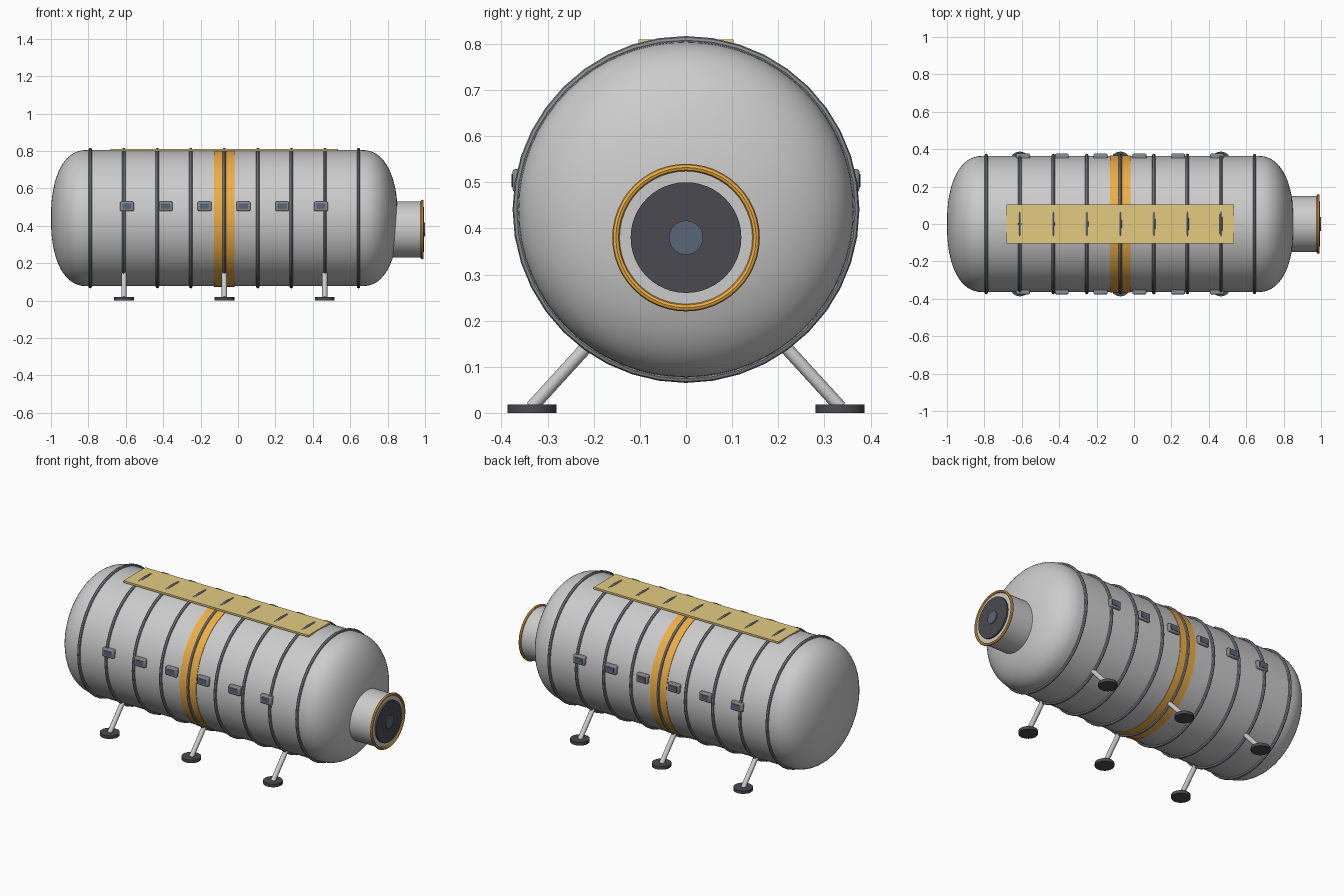
import bpy, bmesh, math
from mathutils import Vector

if "Cube" in bpy.data.objects:
    bpy.data.objects.remove(bpy.data.objects["Cube"])

CX, CZ, R = -0.073, 0.441, 0.364   # hull centre and radius


def material(name, rgb):
    m = bpy.data.materials.new(name)
    m.diffuse_color = (*rgb, 1)
    m.use_nodes = True
    m.node_tree.nodes["Principled BSDF"].inputs["Base Color"].default_value = m.diffuse_color
    return m


ORANGE = material("orange", (0.85, 0.42, 0.06))
YELLOW = material("gold", (0.78, 0.6, 0.22))
DARK = material("dark", (0.07, 0.07, 0.08))
STEEL = material("steel", (0.25, 0.26, 0.28))
GLASS = material("glass", (0.1, 0.13, 0.18))


def finish(name, mat=None, bevel=0):
    o = bpy.context.object
    o.name = name
    if mat:
        o.data.materials.append(mat)
    if bevel:
        b = o.modifiers.new("bevel", 'BEVEL')
        b.width, b.segments = bevel, 2
    bpy.ops.object.shade_smooth_by_angle(angle=math.radians(35))
    return o


def rod(name, a, b, r, mat=None, sides=32):
    a, b = Vector(a), Vector(b)
    d = b - a
    bpy.ops.mesh.primitive_cylinder_add(vertices=sides, radius=r, depth=d.length, location=(a + b) / 2,
                                        rotation=d.to_track_quat('Z', 'Y').to_euler())
    return finish(name, mat)


def ring(name, x, z, major, minor, mat=None, sides=40):
    bpy.ops.mesh.primitive_torus_add(major_segments=sides, minor_segments=8, major_radius=major,
                                     minor_radius=minor, location=(x, 0, z), rotation=(0, math.pi / 2, 0))
    return finish(name, mat)


def box(name, loc, size, mat=None, bevel=0):
    bpy.ops.mesh.primitive_cube_add(size=1, location=loc)
    o = bpy.context.object
    o.scale = size
    bpy.ops.object.transform_apply(location=False, rotation=False, scale=True)
    return finish(name, mat, bevel)


def lathe(name, profile, sides, mat=None):
    # spin an (x, radius) profile around the hull axis
    bm = bmesh.new()
    vs = [bm.verts.new((x, 0, r)) for x, r in profile]
    es = [bm.edges.new(p) for p in zip(vs, vs[1:])]
    bmesh.ops.spin(bm, geom=vs + es, cent=(0, 0, 0), axis=(1, 0, 0), angle=2 * math.pi, steps=sides)
    bmesh.ops.remove_doubles(bm, verts=bm.verts, dist=1e-5)
    bmesh.ops.recalc_face_normals(bm, faces=bm.faces)
    me = bpy.data.meshes.new(name)
    bm.to_mesh(me)
    bm.free()
    o = bpy.data.objects.new(name, me)
    o.location = (CX, 0, CZ)
    bpy.context.collection.objects.link(o)
    bpy.ops.object.select_all(action='DESELECT')
    bpy.context.view_layer.objects.active = o
    o.select_set(True)
    return finish(name, mat)


# hull with rounded end domes
dome, start, n = 0.193, 0.734, 2.3
half = []
for i in range(17):
    a = math.pi / 2 * i / 16
    half.append((start + dome * math.sin(a) ** (2 / n), R * max(0, math.cos(a)) ** (2 / n) if i < 16 else 0))
lathe("hull", [(-x, r) for x, r in reversed(half)] + half, 64)

# orange middle band
lathe("orange_band", [(-0.054, R - 0.01), (-0.054, R + 0.003), (0.054, R + 0.003), (0.054, R - 0.01)], 64, ORANGE)

# hull ribs
for i in range(9):
    ring(f"rib_{i}", CX + (i - 4) * 0.1793, CZ, 0.367, 0.009, STEEL)

# top walkway panel
box("top_panel", (CX, 0, 0.8045), (1.217, 0.207, 0.011), YELLOW)

# docking port
rod("port_tube", (0.74, 0, 0.38), (0.985, 0, 0.38), 0.15, None, 48)
ring("port_rim", 0.985, 0.38, 0.152, 0.008, ORANGE, 48)
rod("port_hatch", (0.97, 0, 0.38), (0.995, 0, 0.38), 0.12, DARK, 48)
rod("port_window", (0.98, 0, 0.38), (1.0, 0, 0.38), 0.037, GLASS)

for s, side in ((-1, "front"), (1, "back")):
    # side windows: frame and pane
    for i in range(6):
        x = CX - 0.002 + (i - 2.5) * 0.2075
        box(f"{side}_window_frame_{i}", (x, s * 0.358, 0.504), (0.074, 0.036, 0.05), STEEL, 0.006)
        box(f"{side}_window_pane_{i}", (x, s * 0.368, 0.504), (0.05, 0.02, 0.028), GLASS)
    # splayed legs and foot pads
    for i in range(3):
        x = CX + (i - 1) * 0.537
        rod(f"{side}_leg_{i}", (x, s * 0.335, 0.012), (x, s * 0.2, 0.16), 0.014, None, 12)
        rod(f"{side}_foot_{i}", (x, s * 0.334, 0), (x, s * 0.334, 0.018), 0.053, DARK, 24)
